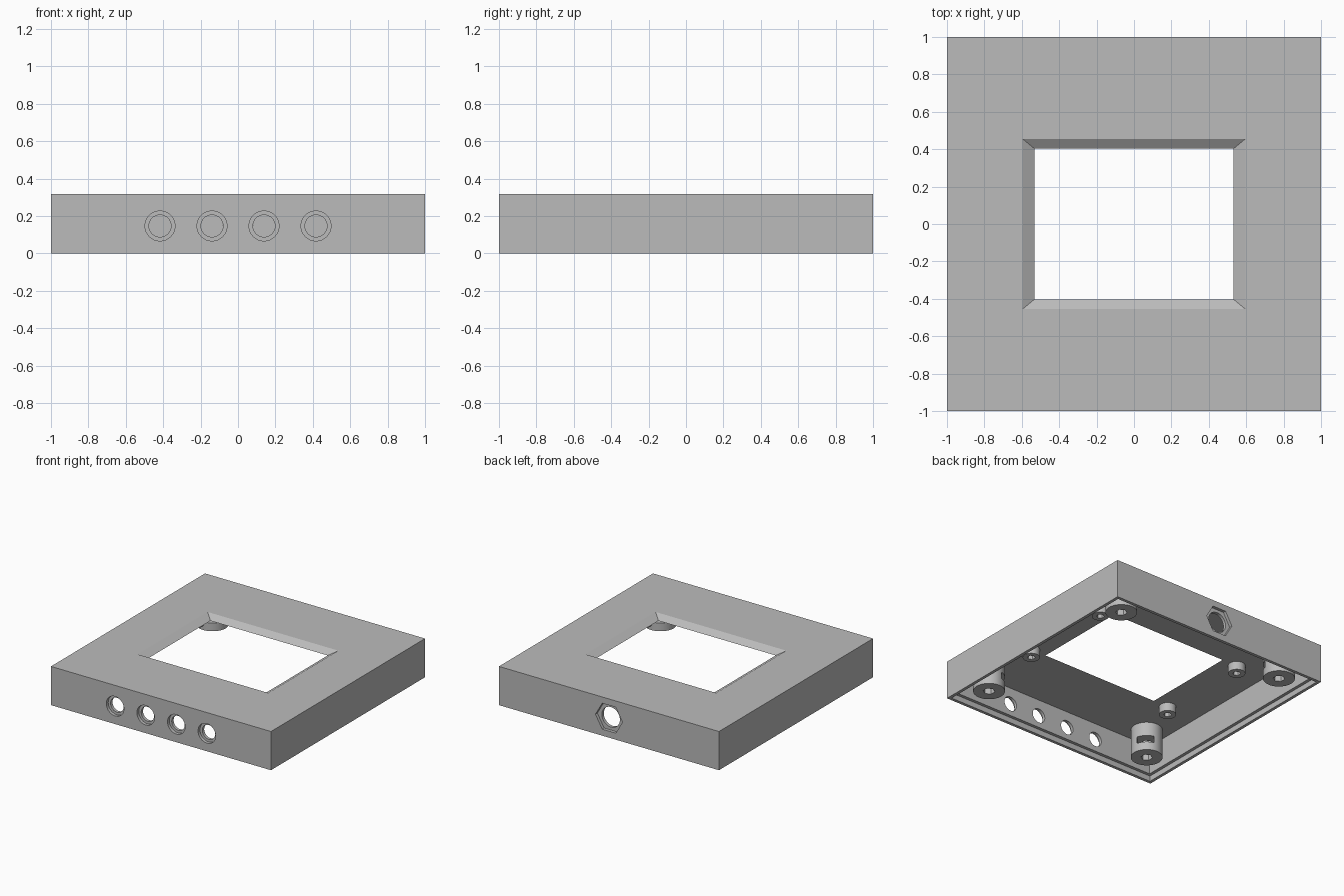
import bpy, bmesh
from math import pi, cos, sin, atan2
from mathutils import Matrix, Vector

cube = bpy.data.objects.get("Cube")
if cube:
    bpy.data.objects.remove(cube)

grey = bpy.data.materials.new("plain grey")
grey.use_nodes = True
COLOUR = (0.5, 0.5, 0.5, 1)
grey.diffuse_color = COLOUR
grey.node_tree.nodes["Principled BSDF"].inputs["Base Color"].default_value = COLOUR

HEIGHT = 0.318
CEILING = 0.282
WALL = 0.95      # inner wall half width
RIM = 0.975      # lid recess half width
LEDGE = 0.045    # lid recess depth


def make(name, bm):
    mesh = bpy.data.meshes.new(name)
    bmesh.ops.recalc_face_normals(bm, faces=bm.faces)
    bm.to_mesh(mesh)
    bm.free()
    mesh.materials.append(grey)
    ob = bpy.data.objects.new(name, mesh)
    bpy.context.collection.objects.link(ob)
    return ob


def box(name, size, centre, turn=0):
    bm = bmesh.new()
    m = Matrix.Translation(centre) @ Matrix.Rotation(turn, 4, "Z") @ Matrix.Diagonal((*size, 1))
    bmesh.ops.create_cube(bm, size=1, matrix=m)
    return make(name, bm)


def prism(name, sides, radius, depth, centre, along_y=False):
    bm = bmesh.new()
    m = Matrix.Translation(centre)
    if along_y:
        m = m @ Matrix.Rotation(pi / 2, 4, "X")
    bmesh.ops.create_cone(bm, cap_ends=True, segments=sides, radius1=radius,
                          radius2=radius, depth=depth, matrix=m)
    return make(name, bm)


def tapered_window(name, low, high, z0, z1):
    # straight extension of the sloped sides beyond both surfaces
    bm = bmesh.new()
    rings = []
    for t in (-0.5, 1.5):
        hx, hy = (a + (b - a) * t for a, b in zip(low, high))
        z = z0 + (z1 - z0) * t
        rings.append([bm.verts.new((sx * hx, sy * hy, z))
                      for sx, sy in ((-1, -1), (1, -1), (1, 1), (-1, 1))])
    bm.faces.new(rings[0])
    bm.faces.new(rings[1])
    for i in range(4):
        j = (i + 1) % 4
        bm.faces.new((rings[0][i], rings[0][j], rings[1][j], rings[1][i]))
    return make(name, bm)


def cut(target, cutters):
    for c in cutters:
        mod = target.modifiers.new("cut", "BOOLEAN")
        mod.operation = "DIFFERENCE"
        mod.solver = "EXACT"
        mod.object = c
    dg = bpy.context.evaluated_depsgraph_get()
    mesh = bpy.data.meshes.new_from_object(target.evaluated_get(dg))
    target.modifiers.clear()
    target.data = mesh
    for c in cutters:
        bpy.data.objects.remove(c)


# Square case, open underneath, with a stepped lid recess and bevelled window
case = box("case_shell", (2, 2, HEIGHT), (0, 0, HEIGHT / 2))
cutters = [
    box("cavity", (2 * WALL, 2 * WALL, CEILING + 0.1), (0, 0, CEILING / 2 - 0.05)),
    box("lid_recess", (2 * RIM, 2 * RIM, LEDGE + 0.1), (0, 0, LEDGE / 2 - 0.05)),
    tapered_window("window", (0.533, 0.403), (0.595, 0.455), CEILING, HEIGHT),
    # back socket: hexagonal pocket with a round through hole
    prism("hex_pocket", 6, 0.123, 0.05, (0, 1, 0.16), True),
    prism("socket_hole", 48, 0.082, 0.3, (0, 1, 0.16), True),
]
# hexagon points sideways
cutters[3].data.transform(Matrix.Translation((0, 1, 0.16)) @ Matrix.Rotation(pi / 6, 4, "Y")
                          @ Matrix.Translation((0, -1, -0.16)))
# Four counterbored button holes on the front
for i in range(4):
    x = (i - 1.5) * 0.278
    cutters.append(prism("counterbore", 48, 0.08, 0.05, (x, -1, 0.147), True))
    cutters.append(prism("button_hole", 48, 0.059, 0.3, (x, -1, 0.147), True))
cut(case, cutters)

# Screw posts, repeated in each quarter
parts = [case]
for sx, sy, where in ((-1, -1, "front_right"), (1, -1, "front_left"),
                      (1, 1, "back_left"), (-1, 1, "back_right")):
    # tall corner post with a bolt hole and a nut slot facing the middle
    top = CEILING + 0.01
    x, y = 0.775 * sx, 0.775 * sy
    post = prism(where + "_corner_post", 48, 0.12, top - LEDGE, (x, y, (top + LEDGE) / 2))
    turn = atan2(-sy, -sx)
    reach = Vector((cos(turn), sin(turn), 0))
    slot = box("nut_slot", (0.2, 0.13, 0.055), Vector((x, y, 0.14)) + reach * 0.04, turn)
    hole = prism("bolt_hole", 6, 0.045, 0.2, (x, y, 0.13))
    cut(post, [slot, hole])
    parts.append(post)

    # short board post with a blind hole
    x, y, low = 0.67 * sx, 0.405 * sy, 0.214
    peg = prism(where + "_board_post", 32, 0.065, top - low, (x, y, (top + low) / 2))
    cut(peg, [prism("peg_hole", 6, 0.03, 0.1, (x, y, low))])
    parts.append(peg)

bpy.ops.object.select_all(action="DESELECT")
for ob in parts:
    ob.select_set(True)
bpy.context.view_layer.objects.active = case
bpy.ops.object.shade_smooth_by_angle(angle=pi / 6)
